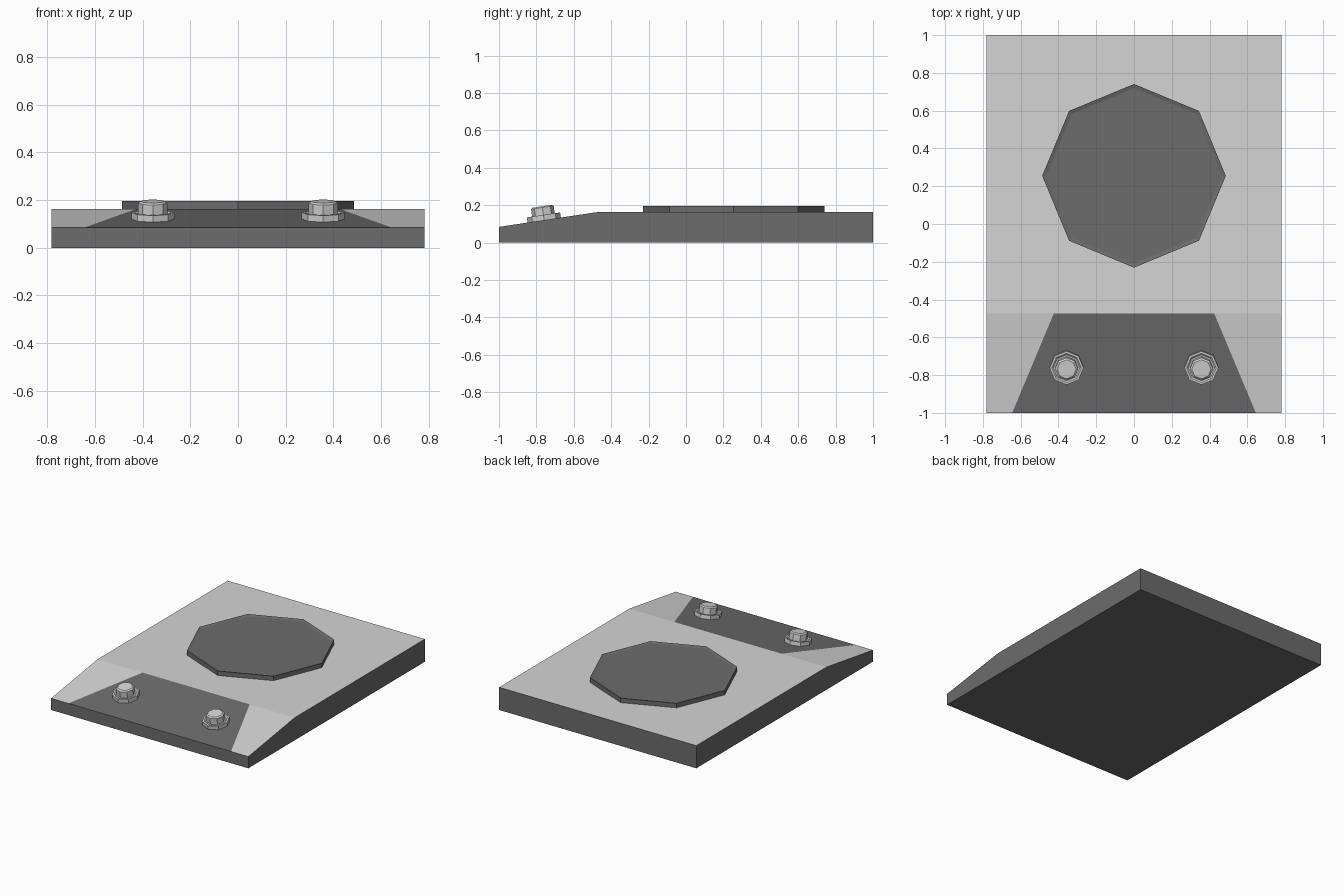
import bpy, bmesh, math
from mathutils import Matrix, Vector

if "Cube" in bpy.data.objects:
    bpy.data.objects.remove(bpy.data.objects["Cube"])


def material(name, value):
    m = bpy.data.materials.new(name)
    m.diffuse_color = (value, value, value, 1)
    m.use_nodes = True
    m.node_tree.nodes["Principled BSDF"].inputs["Base Color"].default_value = m.diffuse_color
    return m


LIGHT = material("light grey", 0.66)
DARK = material("dark grey", 0.15)

HALF_W, TOP, LIP, BREAK = 0.782, 0.163, 0.084, -0.475
SLOPE = math.atan2(TOP - LIP, BREAK + 1)


def finish(bm, name, mats):
    bmesh.ops.recalc_face_normals(bm, faces=bm.faces[:])
    me = bpy.data.meshes.new(name)
    bm.to_mesh(me)
    bm.free()
    for m in mats:
        me.materials.append(m)
    ob = bpy.data.objects.new(name, me)
    bpy.context.collection.objects.link(ob)
    return ob


def turned(name, profile, mat, sides=8):
    """Low-poly turned part from (radius, height) pairs, closed at both ends."""
    bm = bmesh.new()
    rings = [[bm.verts.new((r * math.cos(2 * math.pi * i / sides),
                            r * math.sin(2 * math.pi * i / sides), z))
              for i in range(sides)] for r, z in profile]
    for a, b in zip(rings, rings[1:]):
        for i in range(sides):
            j = (i + 1) % sides
            bm.faces.new((a[i], a[j], b[j], b[i]))
    bm.faces.new(rings[0][::-1])
    bm.faces.new(rings[-1])
    return finish(bm, name, [mat])


# Base slab: side profile pushed across the width
bm = bmesh.new()
side = [(-1, 0), (1, 0), (1, TOP), (BREAK, TOP), (-1, LIP)]
face = bm.faces.new([bm.verts.new((-HALF_W, y, z)) for y, z in side])
ext = bmesh.ops.extrude_face_region(bm, geom=[face])
bmesh.ops.translate(bm, vec=(2 * HALF_W, 0, 0),
                    verts=[g for g in ext["geom"] if isinstance(g, bmesh.types.BMVert)])
bmesh.ops.recalc_face_normals(bm, faces=bm.faces[:])


def on_slope(f):
    return f.normal.z > 0.5 and f.normal.y < -0.05


# Cut the tapered dark panel into the sloping face
for s in (-1, 1):
    bm.normal_update()
    faces = [f for f in bm.faces if on_slope(f)]
    geom = set(faces)
    for f in faces:
        geom.update(f.edges)
        geom.update(f.verts)
    along = Vector((s * (0.425 - 0.645), BREAK + 1, 0))
    bmesh.ops.bisect_plane(bm, geom=list(geom), dist=1e-5,
                           plane_co=(s * 0.645, -1, 0),
                           plane_no=along.cross(Vector((0, 0, 1))).normalized())
bm.normal_update()
for f in bm.faces:
    panel = on_slope(f) and abs(f.calc_center_median().x) < 0.3
    f.material_index = 0 if f.normal.z > 0.5 and not panel else 1
finish(bm, "base_slab", [LIGHT, DARK])

# Eight-sided pad with a thin raised rim
pad = turned("round_pad", [(0.486, 0), (0.486, 0.032), (0.464, 0.026)], DARK)
pad.location = (0, 0.255, TOP)

# Two flanged bolts standing square to the slope
bolt_y = -0.758
bolt_z = LIP + (bolt_y + 1) * math.tan(SLOPE)
bolt = [(0.09, 0), (0.09, 0.028), (0.078, 0.028), (0.07, 0.022),
        (0.061, 0.022), (0.061, 0.068), (0.051, 0.075)]
for s, label in ((-1, "left"), (1, "right")):
    ob = turned(label + "_bolt", bolt, LIGHT)
    ob.matrix_world = (Matrix.Translation((s * 0.357, bolt_y, bolt_z))
                       @ Matrix.Rotation(SLOPE, 4, 'X'))
